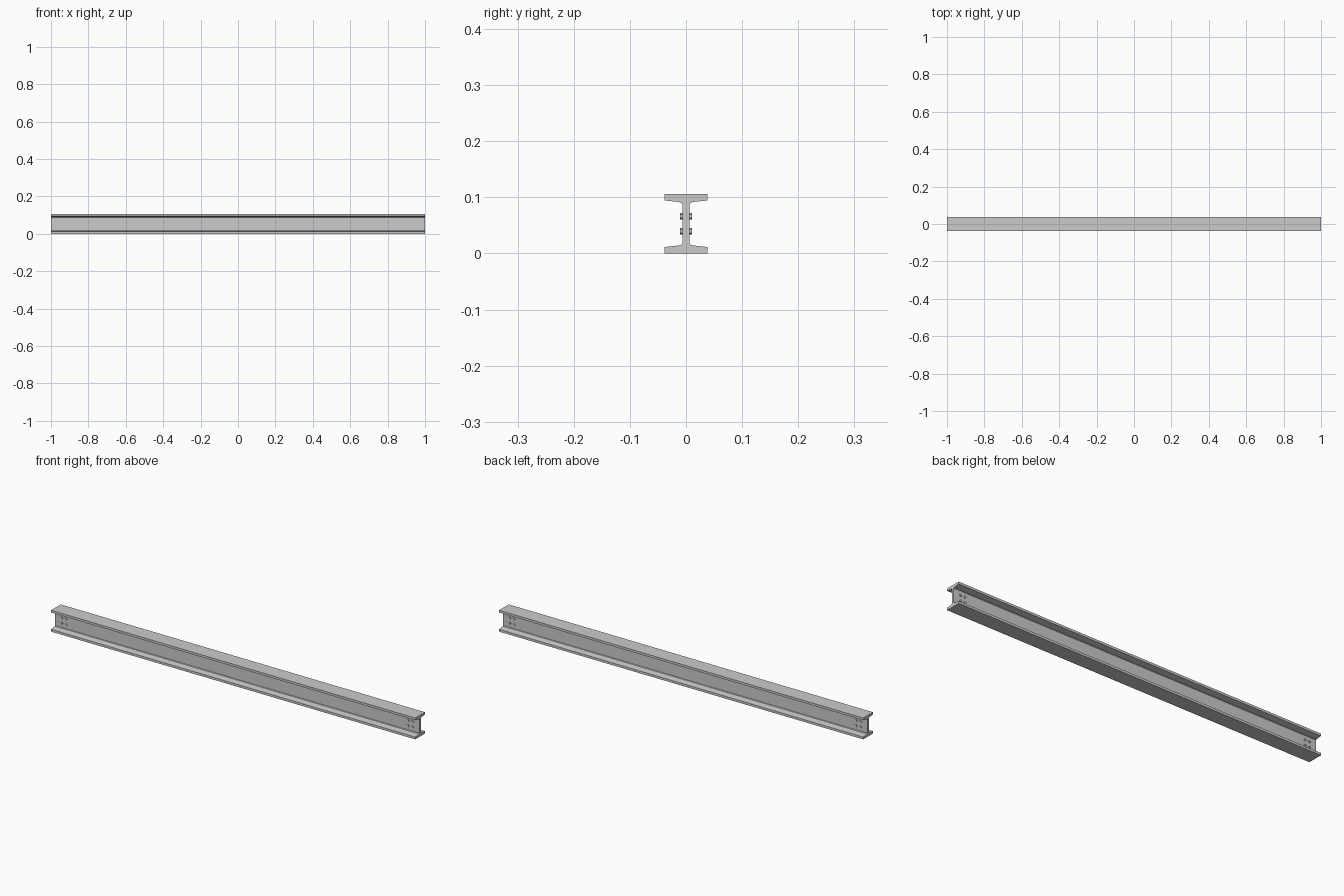
import bpy, bmesh, math
from mathutils import Matrix

if "Cube" in bpy.data.objects:
    bpy.data.objects.remove(bpy.data.objects["Cube"])

LENGTH, HEIGHT = 2.0, 0.106
HALF_W, HALF_WEB = 0.038, 0.006


def make_object(name, bm):
    bmesh.ops.recalc_face_normals(bm, faces=bm.faces)
    mesh = bpy.data.meshes.new(name)
    bm.to_mesh(mesh)
    bm.free()
    obj = bpy.data.objects.new(name, mesh)
    bpy.context.collection.objects.link(obj)
    return obj


# Beam: one quarter of the tapered I profile, mirrored and extruded
mid = HEIGHT / 2
quarter = [(HALF_W, mid), (HALF_W, mid - 0.0115), (0.0135, mid - 0.0142),
           (0.0085, mid - 0.0155), (HALF_WEB, mid - 0.0185)]
right = quarter + [(y, -z) for y, z in reversed(quarter)]
profile = right + [(-y, -z) for y, z in right]

bm = bmesh.new()
face = bm.faces.new([bm.verts.new((-LENGTH / 2, y, z + mid)) for y, z in profile])
ext = bmesh.ops.extrude_face_region(bm, geom=[face], use_keep_orig=True)
verts = [v for v in ext["geom"] if isinstance(v, bmesh.types.BMVert)]
bmesh.ops.translate(bm, vec=(LENGTH, 0, 0), verts=verts)
make_object("i_beam", bm)


# Bolts: hexagonal heads on both web faces, four at each end
def bolt(name, x, z):
    bm = bmesh.new()
    for side in (-1, 1):
        place = (Matrix.Translation((x, side * 0.008, z))
                 @ Matrix.Rotation(math.pi / 2, 4, 'X'))
        bmesh.ops.create_cone(bm, cap_ends=True, segments=6, radius1=0.006,
                              radius2=0.006, depth=0.005, matrix=place)
    make_object(name, bm)


for end, sign in (("left", -1), ("right", 1)):
    for col, inset in enumerate((0.037, 0.061)):
        for row, dz in (("lower", -0.0135), ("upper", 0.0135)):
            bolt(f"{end}_{row}_bolt_{col + 1}", sign * (1 - inset), mid + dz)
